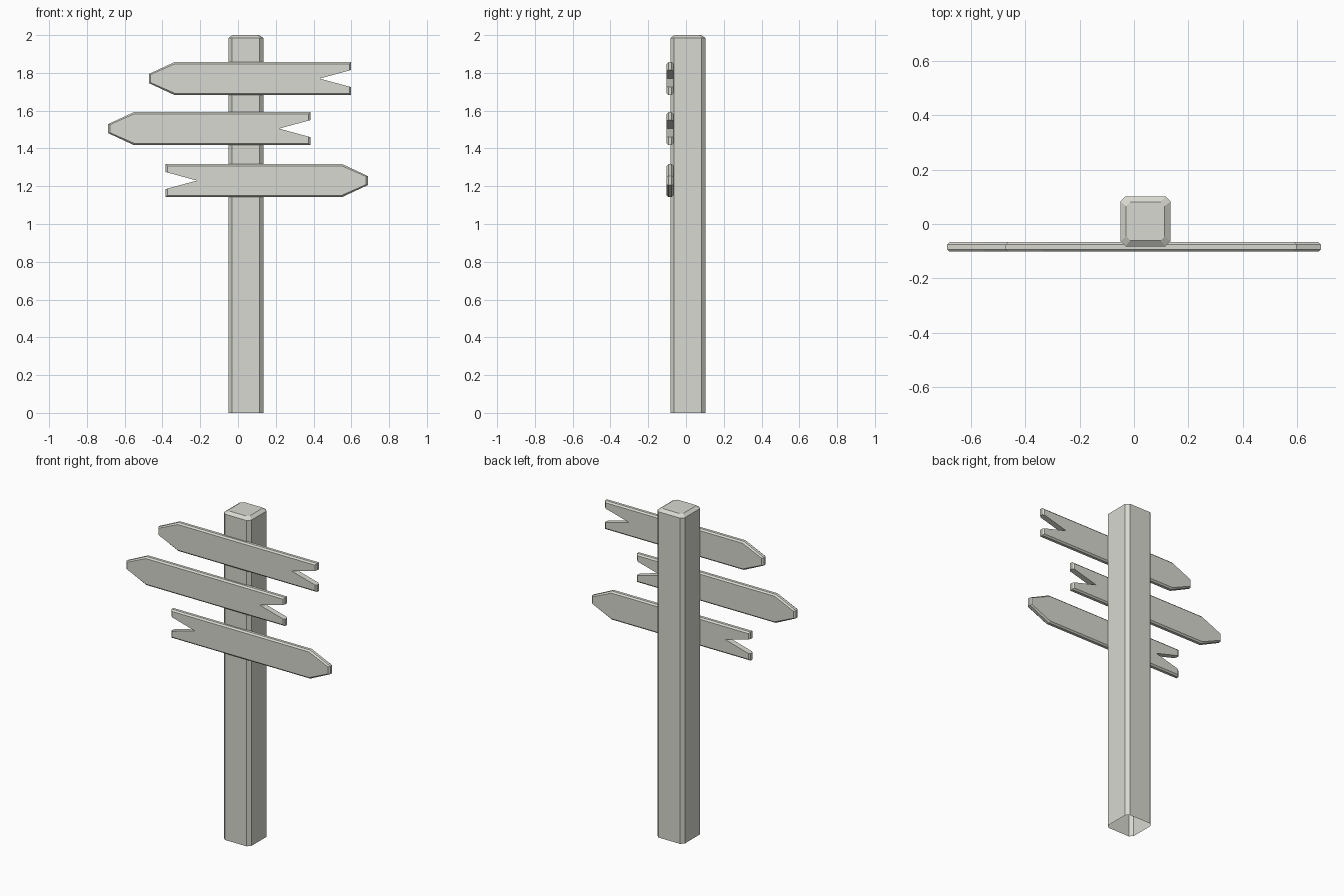
import bpy
import bmesh

cube = bpy.data.objects.get("Cube")
if cube:
    bpy.data.objects.remove(cube, do_unlink=True)

wood = bpy.data.materials.new("pale grey wood")
wood.use_nodes = True
colour = (0.69, 0.69, 0.635, 1)
wood.diffuse_color = colour
wood.node_tree.nodes["Principled BSDF"].inputs["Base Color"].default_value = colour


def loft(name, rings, cap_start=True):
    """Join matching rings of points into a flat-shaded solid."""
    bm = bmesh.new()
    loops = [[bm.verts.new(p) for p in ring] for ring in rings]
    for a, b in zip(loops, loops[1:]):
        for i in range(len(a)):
            j = (i + 1) % len(a)
            bm.faces.new((a[i], a[j], b[j], b[i]))
    if cap_start:
        bm.faces.new(loops[0][::-1])
    bm.faces.new(loops[-1])
    bmesh.ops.recalc_face_normals(bm, faces=bm.faces)
    mesh = bpy.data.meshes.new(name)
    bm.to_mesh(mesh)
    bm.free()
    mesh.materials.append(wood)
    obj = bpy.data.objects.new(name, mesh)
    bpy.context.collection.objects.link(obj)
    return obj


# Post: chamfered square, open underneath, with a bevelled top
def post_ring(half, cut, z, cx=0.042, cy=0.01):
    k = half - cut
    corners = [(half, -k), (half, k), (k, half), (-k, half),
               (-half, k), (-half, -k), (-k, -half), (k, -half)]
    return [(cx + x, cy + y, z) for x, y in corners]


loft("post", [post_ring(0.092, 0.019, 0), post_ring(0.092, 0.019, 1.985),
              post_ring(0.071, 0.015, 2.0)], cap_start=False)


# Planks: pointed at one end, notched at the other, bevelled outer rim
def plank(name, tip_x, direction, z):
    length, half, bevel = 1.07, 0.087, 0.009

    def ring(y, b):
        end = length - b
        mouth = 0.045 - b * 0.27
        upper = [(b, 0.024 - b * 0.3), (0.135 + b * 0.25, half - b),
                 (end, half - b), (end, mouth)]
        outline = upper + [(0.904, 0)] + [(x, -h) for x, h in reversed(upper)]
        return [(tip_x + direction * x, y, z + h) for x, h in outline]

    front, back = -0.102, -0.067
    loft(name, [ring(front, bevel), ring(front + bevel, 0),
                ring(back - bevel, 0), ring(back, bevel)])


plank("upper_plank", -0.472, 1, 1.77)
plank("middle_plank", -0.687, 1, 1.505)
plank("lower_plank", 0.687, -1, 1.23)
